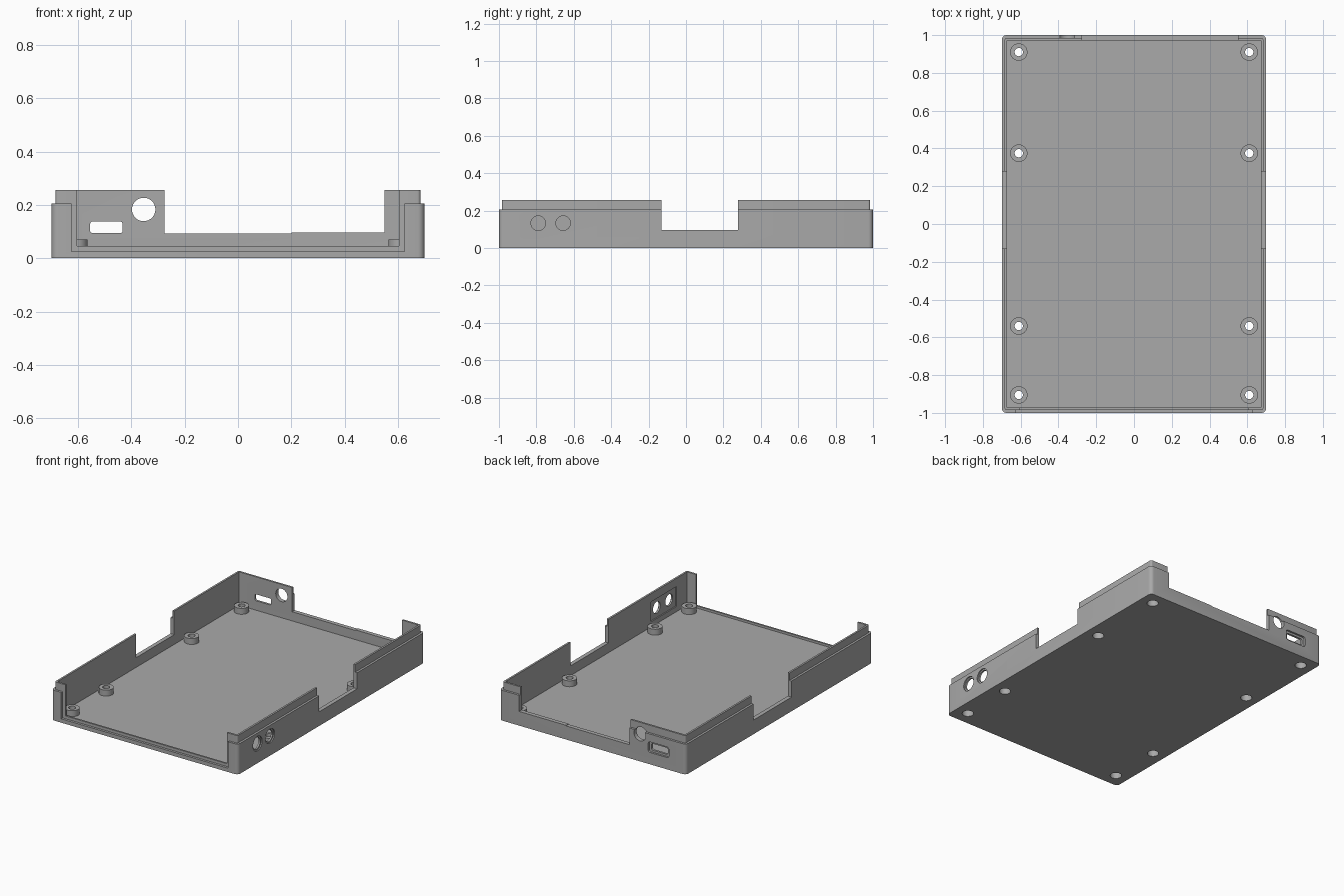
import bpy, bmesh, math
from mathutils import Matrix

cube = bpy.data.objects.get("Cube")
if cube:
    bpy.data.objects.remove(cube, do_unlink=True)

grey = bpy.data.materials.new("plain grey")
grey.diffuse_color = (0.4, 0.4, 0.4, 1)
grey.use_nodes = True
grey.node_tree.nodes["Principled BSDF"].inputs["Base Color"].default_value = (0.4, 0.4, 0.4, 1)


def make(name, bm):
    bmesh.ops.recalc_face_normals(bm, faces=bm.faces)
    mesh = bpy.data.meshes.new(name)
    bm.to_mesh(mesh)
    bm.free()
    mesh.materials.append(grey)
    ob = bpy.data.objects.new(name, mesh)
    bpy.context.collection.objects.link(ob)
    return ob


def rounded_loop(hx, hy, r, steps=6):
    """Outline of a rounded rectangle; a circle when hx = hy = r."""
    pts = []
    for corner, (sx, sy) in enumerate(((1, 1), (-1, 1), (-1, -1), (1, -1))):
        for i in range(steps):
            a = (corner + i / (steps - 1)) * math.pi / 2
            pts.append((sx * (hx - r) + r * math.cos(a), sy * (hy - r) + r * math.sin(a)))
    return pts


def stitch(name, levels, closed=False):
    """Join stacked outlines given as (points, z)."""
    bm = bmesh.new()
    rings = [[bm.verts.new((x, y, z)) for x, y in pts] for pts, z in levels]
    pairs = list(zip(rings, rings[1:]))
    if closed:
        pairs.append((rings[-1], rings[0]))
    else:
        bm.faces.new(rings[0])
        bm.faces.new(rings[-1])
    for a, b in pairs:
        for i in range(len(a)):
            j = (i + 1) % len(a)
            bm.faces.new((a[i], a[j], b[j], b[i]))
    bmesh.ops.remove_doubles(bm, verts=bm.verts, dist=1e-5)
    return make(name, bm)


def circle(r, n=32):
    return [(r * math.cos(2 * math.pi * i / n), r * math.sin(2 * math.pi * i / n)) for i in range(n)]


def box(x0, x1, y0, y1, z0, z1):
    bm = bmesh.new()
    bmesh.ops.create_cube(bm, size=1)
    for v in bm.verts:
        v.co.x = x0 if v.co.x < 0 else x1
        v.co.y = y0 if v.co.y < 0 else y1
        v.co.z = z0 if v.co.z < 0 else z1
    return make("cutter", bm)


def prism(outline, centre, axis, length):
    """Cutter of an outline, centred on a point and running along an axis."""
    ob = stitch("cutter", [(outline, -length / 2), (outline, length / 2)])
    turn = {"X": Matrix.Rotation(math.pi / 2, 4, "Y"),
            "Y": Matrix.Rotation(math.pi / 2, 4, "X"),
            "Z": Matrix()}[axis]
    ob.data.transform(Matrix.Translation(centre) @ turn)
    return ob


def cut(target, cutter):
    cutter.hide_render = True
    mod = target.modifiers.new("cut", "BOOLEAN")
    mod.operation = "DIFFERENCE"
    mod.solver = "EXACT"
    mod.object = cutter
    bpy.context.view_layer.objects.active = target
    bpy.ops.object.modifier_apply(modifier=mod.name)
    bpy.data.objects.remove(cutter, do_unlink=True)


# Tray with stepped rim
FLOOR = 0.03
outer = rounded_loop(0.7, 1.0, 0.025)
lip = rounded_loop(0.685, 0.985, 0.012)
inner = rounded_loop(0.672, 0.972, 0.003)
tray = stitch("case_tray", [(outer, 0), (outer, 0.205), (lip, 0.205),
                            (lip, 0.256), (inner, 0.256), (inner, FLOOR)])

# Wall openings: both sides, back, and stepped front
cut(tray, box(-1, 1, -0.13, 0.277, 0.096, 0.5))
cut(tray, box(-0.275, 0.2, 0.9, 1.1, 0.092, 0.5))
cut(tray, box(0.13, 0.55, 0.9, 1.1, 0.096, 0.5))
cut(tray, box(-0.605, 0.605, -1.1, -0.9, 0.045, 0.5))
cut(tray, box(-0.625, 0.625, -1.1, -0.984, 0.026, 0.5))

# Back ports: round hole and recessed slot
cut(tray, prism(circle(0.044), (-0.354, 1, 0.183), "Y", 0.2))
cut(tray, prism(rounded_loop(0.061, 0.022, 0.01), (-0.494, 1, 0.116), "Y", 0.2))
cut(tray, prism(rounded_loop(0.078, 0.036, 0.015), (-0.494, 1.037, 0.116), "Y", 0.1))

# Side ports: two stepped round holes with an inner pocket
for y in (-0.79, -0.657):
    cut(tray, prism(circle(0.039), (0.7, y, 0.133), "X", 0.2))
    cut(tray, prism(circle(0.049), (0.742, y, 0.133), "X", 0.1))
cut(tray, box(0.6, 0.68, -0.86, -0.587, 0.065, 0.2))

# Screw posts with counterbored holes through the floor
spots = [(x, y) for x in (-0.61, 0.61) for y in (-0.905, -0.54, 0.375, 0.91)]
for i, (x, y) in enumerate(spots):
    cut(tray, prism(circle(0.036), (x, y, 0), "Z", 0.2))
    post = stitch("screw_post_%d" % (i + 1),
                  [(circle(0.046), FLOOR), (circle(0.046), 0.07), (circle(0.022), 0.07),
                   (circle(0.022), 0.042), (circle(0.036), 0.042), (circle(0.036), FLOOR)],
                  closed=True)
    post.location = (x, y, 0)

# Smooth the rounded walls, keep edges sharp
bpy.ops.object.select_all(action="DESELECT")
for ob in bpy.context.collection.objects:
    if ob.name.startswith(("case_tray", "screw_post")):
        ob.select_set(True)
        bpy.context.view_layer.objects.active = ob
bpy.ops.object.shade_smooth_by_angle(angle=math.radians(30))
